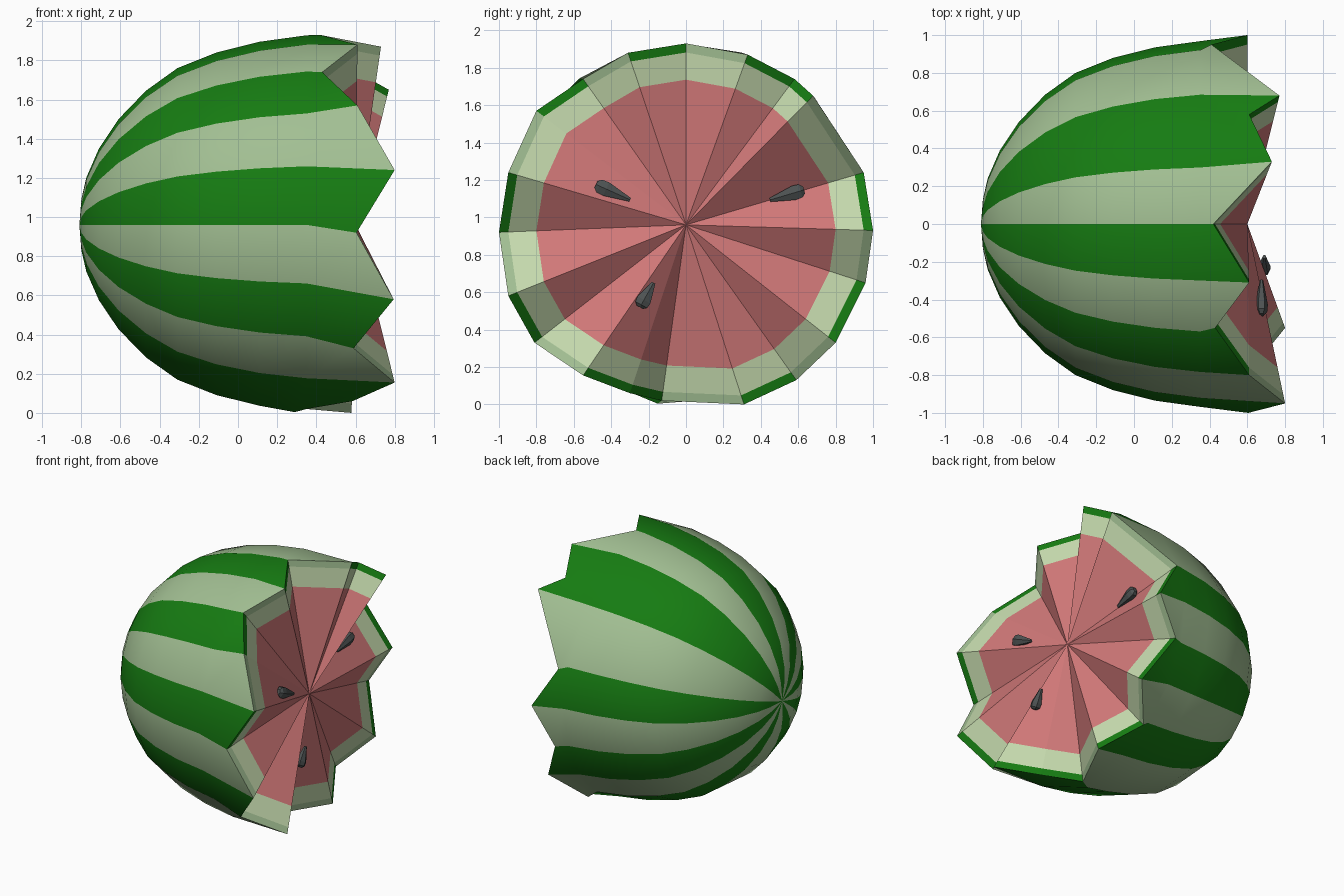
import bpy, bmesh, math
from mathutils import Vector, Matrix

if "Cube" in bpy.data.objects:
    bpy.data.objects.remove(bpy.data.objects["Cube"])

ZC = 0.96                      # height of the melon axis, which runs along x
HUB = Vector((0.6, 0, ZC))     # middle of the broken face

# Jagged broken edge, clockwise from the top as seen from +x
RIM = [Vector(p) for p in (
    (.42, 0, 1.93), (.73, .33, 1.87), (.61, .58, 1.74), (.77, .68, 1.65),
    (.41, .95, 1.24), (.60, 1, .93), (.43, .96, .65), (.60, .80, .33),
    (.41, .59, .13), (.58, .31, 0), (.35, -.13, .02), (.585, -.30, .06),
    (.80, -.55, .155), (.59, -.81, .33), (.795, -.95, .58), (.605, -1, .92),
    (.80, -.95, 1.24), (.61, -.80, 1.57), (.43, -.55, 1.74), (.61, -.31, 1.88))]
EXTRA = (2, 11)                # rim points lying inside one wide stripe
STRIPE_RIM = [i for i in range(20) if i not in EXTRA]
ANGLES = [math.radians(a) for a in
          (0, 18, 45, 72, 90, 108, 126, 144, 162, 189,
           216, 234, 252, 270, 288, 306, 324, 342)]
PROFILE = [(-.80, .13), (-.775, .24), (-.71, .39), (-.61, .54), (-.47, .685),
           (-.31, .80), (-.11, .88), (.11, .935), (.35, .968)]


def material(name, rgb):
    m = bpy.data.materials.new(name)
    m.diffuse_color = (*rgb, 1)
    m.use_nodes = True
    m.node_tree.nodes["Principled BSDF"].inputs["Base Color"].default_value = m.diffuse_color
    return m


LIGHT = material("light_stripe", (.36, .52, .29))
DARK = material("dark_stripe", (.008, .20, .006))
RIND = material("rind", (.56, .70, .42))
PINK = material("flesh", (.64, .19, .19))
SEED = material("seed", (.075, .085, .085))


def finish(name, bm, mats):
    me = bpy.data.meshes.new(name)
    bm.to_mesh(me)
    bm.free()
    for m in mats:
        me.materials.append(m)
    ob = bpy.data.objects.new(name, me)
    bpy.context.collection.objects.link(ob)
    return ob


# Striped outer skin: rings from the pole up to the jagged rim
bm = bmesh.new()
pole = bm.verts.new((-.81, 0, ZC))
rings = []
for x, r in PROFILE:
    rings.append([bm.verts.new((min(x, RIM[STRIPE_RIM[j]].x - .06),
                                r * math.sin(a), ZC + r * math.cos(a)))
                  for j, a in enumerate(ANGLES)])
rim = [bm.verts.new(p) for p in RIM]
n = len(ANGLES)
for j in range(n):
    k = (j + 1) % n
    faces = [bm.faces.new((pole, rings[0][j], rings[0][k]))]
    for lo, hi in zip(rings, rings[1:]):
        faces.append(bm.faces.new((lo[j], hi[j], hi[k], lo[k])))
    s, e = STRIPE_RIM[j], STRIPE_RIM[k]
    edge = [rim[s]] + ([rim[s + 1]] if s + 1 in EXTRA else []) + [rim[e]]
    faces.append(bm.faces.new([rings[-1][j]] + edge + [rings[-1][k]]))
    for f in faces:
        f.material_index = j % 2
skin = finish("melon_skin", bm, (LIGHT, DARK))
bpy.context.view_layer.objects.active = skin
skin.select_set(True)
bpy.ops.object.shade_smooth_by_angle(angle=math.radians(35))
skin.select_set(False)

# Broken face: pink wedges, pale rind band, thin skin band
bm = bmesh.new()
hub = bm.verts.new(HUB)
bands = [[bm.verts.new(HUB.lerp(p, t)) for p in RIM] for t in (.8, .95, 1)]
for i in range(20):
    k = (i + 1) % 20
    start = i - 1 if i in EXTRA else i
    bm.faces.new((hub, bands[0][k], bands[0][i])).material_index = 3
    for lo, hi, mat in ((bands[0], bands[1], 2),
                        (bands[1], bands[2], STRIPE_RIM.index(start) % 2)):
        bm.faces.new((lo[i], lo[k], hi[k], hi[i])).material_index = mat
finish("melon_flesh", bm, (LIGHT, DARK, RIND, PINK))

# Teardrop seeds, pointed end towards the middle
for num, (pos, length) in enumerate((((.675, -.39, 1.135), .20),
                                     ((.52, .54, 1.12), .19),
                                     ((.69, -.21, .585), .15)), 1):
    bm = bmesh.new()
    loops = []
    for u, w in ((-.5, .012), (.2, .045), (.4, .042), (.5, .022)):
        loops.append([bm.verts.new((.75 * w * math.cos(a), w * math.sin(a), u * length))
                      for a in (math.tau * q / 6 for q in range(6))])
    for lo, hi in zip(loops, loops[1:]):
        for q in range(6):
            r = (q + 1) % 6
            bm.faces.new((lo[q], lo[r], hi[r], hi[q]))
    bm.faces.new(loops[0][::-1])
    bm.faces.new(loops[-1])
    ob = finish(f"seed_{num}", bm, (SEED,))
    p = Vector(pos)
    out = Vector((0, p.y, p.z - ZC)).normalized()
    side = out.cross(Vector((1, 0, 0)))
    ob.matrix_world = Matrix.Translation(p) @ Matrix(((1, 0, 0), side, out)).transposed().to_4x4()
